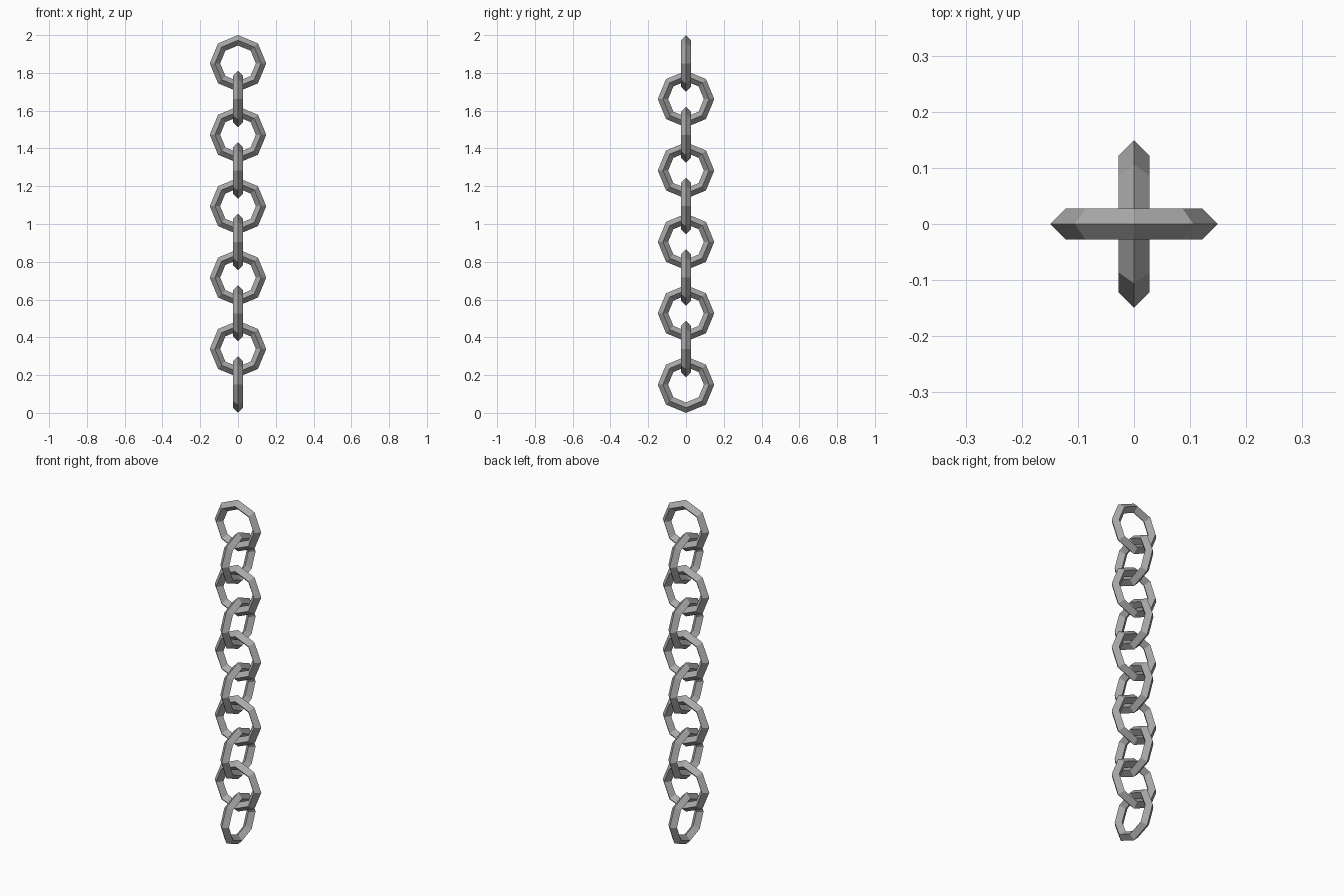
import bpy
import math

cube = bpy.data.objects.get("Cube")
if cube:
    bpy.data.objects.remove(cube, do_unlink=True)

LINKS = 10
RING_RADIUS = 0.122
BAR_RADIUS = 0.0275
OUTER = RING_RADIUS + BAR_RADIUS
STEP = (2 - 2 * OUTER) / (LINKS - 1)

# Plain grey metal
GREY = (0.4, 0.4, 0.4, 1)
metal = bpy.data.materials.new("grey_metal")
metal.use_nodes = True
metal.diffuse_color = GREY
metal.node_tree.nodes["Principled BSDF"].inputs["Base Color"].default_value = GREY


def add_link(index):
    """Octagonal ring with a diamond section; every other link is turned a quarter."""
    turn = math.pi / 2 if index % 2 == 0 else 0
    bpy.ops.mesh.primitive_torus_add(
        major_segments=8, minor_segments=4,
        major_radius=RING_RADIUS, minor_radius=BAR_RADIUS,
        location=(0, 0, OUTER + index * STEP),
        rotation=(math.pi / 2, 0, turn))
    link = bpy.context.object
    link.name = f"chain_link_{index + 1}"
    link.data.materials.append(metal)
    bpy.ops.object.shade_flat()


# Chain from the lowest link to the top
for i in range(LINKS):
    add_link(i)
